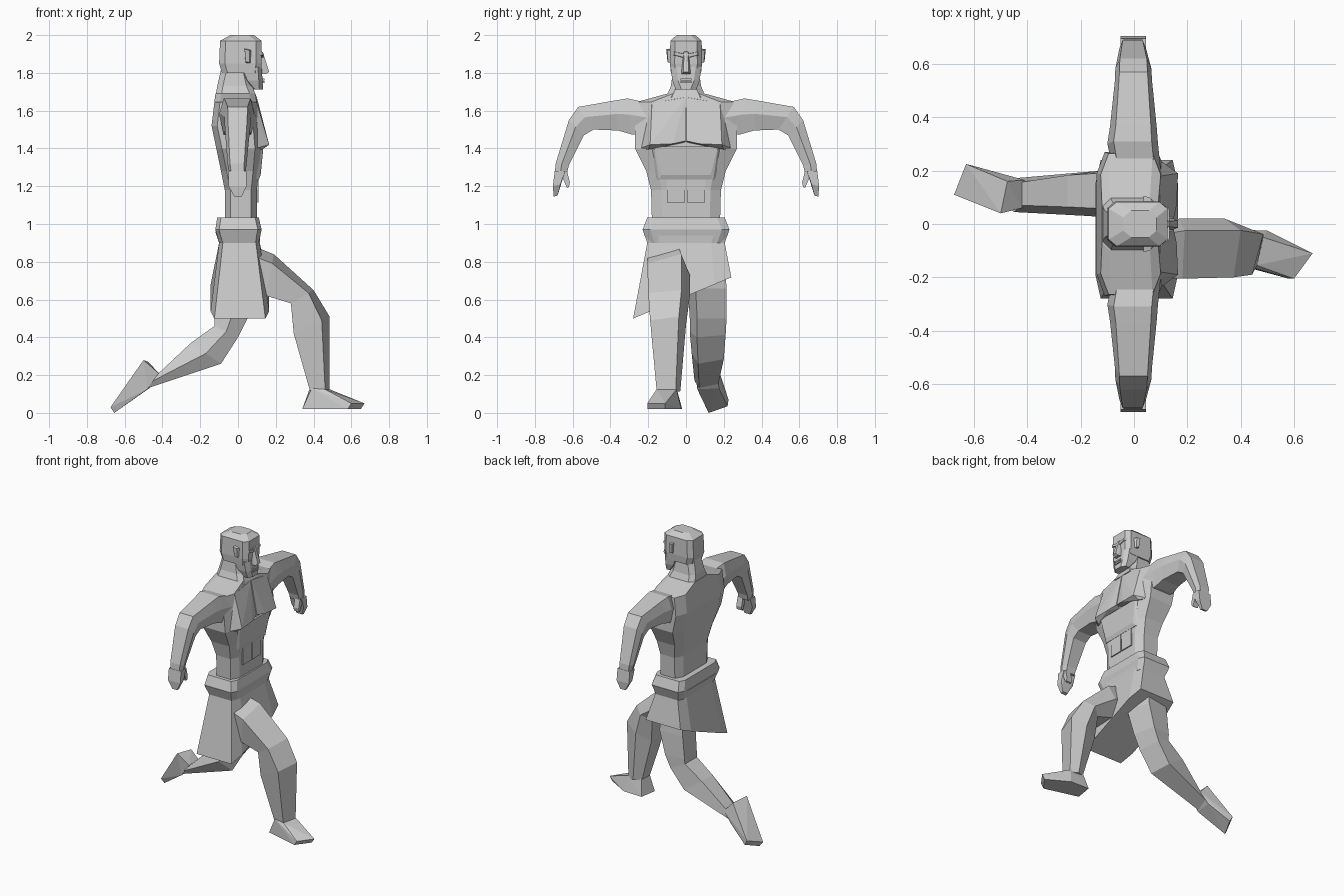
import bpy, bmesh
from mathutils import Vector


def finish(name, bm, mirror=False):
    bmesh.ops.recalc_face_normals(bm, faces=bm.faces)
    me = bpy.data.meshes.new(name)
    bm.to_mesh(me)
    bm.free()
    ob = bpy.data.objects.new(name, me)
    bpy.context.collection.objects.link(ob)
    if mirror:
        m = ob.modifiers.new("mirror", 'MIRROR')
        m.use_axis = (False, True, False)
        m.use_mirror_merge = False
    return ob


def loft(name, rings, mirror=False):
    """Skin a list of equal point rings, with both ends capped."""
    bm = bmesh.new()
    vs = [[bm.verts.new(p) for p in r] for r in rings]
    n = len(vs[0])
    for a, b in zip(vs, vs[1:]):
        for i in range(n):
            j = (i + 1) % n
            bm.faces.new((a[i], a[j], b[j], b[i]))
    bm.faces.new(vs[0])
    bm.faces.new(vs[-1])
    return finish(name, bm, mirror)


def hull(name, pts, mirror=False):
    bm = bmesh.new()
    for p in pts:
        bm.verts.new(p)
    r = bmesh.ops.convex_hull(bm, input=bm.verts)
    junk = {g for g in r["geom_interior"] + r["geom_unused"] if isinstance(g, bmesh.types.BMVert)}
    bmesh.ops.delete(bm, geom=list(junk), context='VERTS')
    return finish(name, bm, mirror)


def box(name, x, y, z, mirror=False):
    return hull(name, [(a, b, c) for a in x for b in y for c in z], mirror)


def octagon(x0, x1, w, z, cx=0.04, cy=0.06):
    """Chamfered rectangle, symmetric in y."""
    half = [(x1, w - cy), (x1 - cx, w), (x0 + cx, w), (x0, w - cy)]
    return [(x, y, z) for x, y in half] + [(x, -y, z) for x, y in reversed(half)]


# torso
loft("torso", [octagon(a, b, w, z, 0.03, w * 0.3) for z, a, b, w in [
    (1.00, -0.07, 0.10, 0.18), (1.18, -0.07, 0.10, 0.185), (1.28, -0.09, 0.11, 0.21),
    (1.40, -0.115, 0.12, 0.27), (1.52, -0.14, 0.11, 0.27), (1.645, -0.125, 0.10, 0.265),
    (1.69, -0.12, 0.09, 0.10)]])
loft("neck", [octagon(a, b, w, z, 0.03, 0.03) for z, a, b, w in [
    (1.67, -0.12, 0.10, 0.105), (1.73, -0.11, 0.075, 0.08), (1.84, -0.085, 0.05, 0.065)]])

# chest, rib and stomach muscles
hull("chest_muscle", [(0.03, 0.003, 1.68), (0.10, 0.003, 1.67), (0.145, 0.003, 1.44),
                      (0.10, 0.003, 1.43), (0.10, 0.18, 1.64), (0.165, 0.19, 1.42),
                      (0.16, 0.07, 1.425), (0.13, 0.20, 1.395), (0.05, 0.22, 1.64),
                      (0.05, 0.255, 1.40), (0.09, 0.245, 1.40)], True)
hull("rib_front", [(x, s * y, z) for s in (-1, 1) for x, y, z in [
    (0.05, 0.24, 1.40), (0.135, 0.17, 1.41), (0.12, 0.13, 1.26),
    (0.11, 0.145, 1.235), (0.05, 0.19, 1.25)]])
box("stomach_muscle", (0.06, 0.108), (0.004, 0.10), (1.115, 1.24), True)

# belt and slanted skirt
loft("belt", [octagon(a, b, w, z, 0.02, 0.04) for z, a, b, w in [
    (1.035, -0.11, 0.11, 0.205), (0.97, -0.12, 0.125, 0.23), (0.90, -0.10, 0.11, 0.205)]])


def skirt_hem():
    return [(x, y - 0.02, 0.617 + 0.42 * (y - 0.02)) for x, y, z in octagon(-0.145, 0.165, 0.26, 0, 0.02, 0.09)]


loft("skirt", [octagon(-0.12, 0.12, 0.225, 0.96, 0.02, 0.07),
               octagon(-0.10, 0.115, 0.205, 0.90, 0.02, 0.07), skirt_hem()])


# legs: front point, back point (x, z), outer and inner y
def leg_ring(fx, fz, bx, bz, yo, yi):
    F, B = Vector((fx, 0, fz)), Vector((bx, 0, bz))
    def at(t, s):
        p = F.lerp(B, t)
        return (p.x, yo + (yi - yo) * s, p.z)
    return [at(0, 0.8), at(0.22, 0), at(1, 0.1), at(1, 0.8), at(0.5, 1)]


loft("front_leg", [leg_ring(*r) for r in [
    (0.04, 0.90, -0.02, 0.68, -0.20, -0.01), (0.19, 0.84, 0.15, 0.62, -0.205, 0.02),
    (0.40, 0.65, 0.28, 0.58, -0.20, 0.02), (0.485, 0.51, 0.295, 0.42, -0.19, 0.00),
    (0.485, 0.11, 0.38, 0.12, -0.155, -0.03)]])
loft("rear_leg", [leg_ring(*r) for r in [
    (0.10, 0.88, -0.09, 0.86, 0.20, 0.01), (0.10, 0.66, -0.11, 0.65, 0.215, 0.01),
    (0.05, 0.50, -0.125, 0.50, 0.215, 0.02), (0.00, 0.40, -0.125, 0.46, 0.21, 0.02),
    (-0.09, 0.26, -0.25, 0.37, 0.20, 0.03), (-0.48, 0.13, -0.42, 0.21, 0.17, 0.045)]])

# feet
hull("front_foot", [(0.38, -0.05, 0.13), (0.39, -0.15, 0.13), (0.485, -0.05, 0.125), (0.46, -0.155, 0.125),
                    (0.36, -0.02, 0.02), (0.34, -0.14, 0.02), (0.50, -0.025, 0.02),
                    (0.67, -0.11, 0.05), (0.60, -0.205, 0.05), (0.65, -0.11, 0.02), (0.58, -0.205, 0.02)])
hull("rear_foot", [(-0.42, 0.06, 0.21), (-0.41, 0.165, 0.20), (-0.48, 0.06, 0.125), (-0.47, 0.175, 0.13),
                   (-0.50, 0.04, 0.28), (-0.475, 0.16, 0.27), (-0.675, 0.11, 0.03), (-0.63, 0.225, 0.07),
                   (-0.655, 0.12, 0.00), (-0.61, 0.22, 0.035)])


# arms: outer point, inner point (y, z), back and front x
def arm_ring(oy, oz, iy, iz, x0, x1):
    O, I = Vector((0, oy, oz)), Vector((0, iy, iz))
    c, h = (x0 + x1) / 2, (x1 - x0) / 2
    def at(t, k):
        p = O.lerp(I, t)
        return (c + h * k, p.y, p.z)
    return [at(0, -0.75), at(0, 0.75), at(0.45, 1), at(1, 0.75), at(1, -0.75), at(0.45, -1)]


loft("arm", [arm_ring(*r) for r in [
    (0.20, 1.64, 0.21, 1.47, -0.08, 0.10), (0.31, 1.665, 0.29, 1.475, -0.10, 0.09),
    (0.37, 1.655, 0.36, 1.495, -0.09, 0.085), (0.57, 1.62, 0.49, 1.50, -0.072, 0.068),
    (0.62, 1.55, 0.54, 1.47, -0.07, 0.065), (0.69, 1.32, 0.62, 1.31, -0.055, 0.045),
    (0.695, 1.26, 0.63, 1.27, -0.045, 0.04)]], True)
hull("hand", [(x, y, z) for x in (-0.05, 0.045) for y, z in [
    (0.64, 1.28), (0.695, 1.28), (0.705, 1.20), (0.665, 1.21)]]
    + [(x, y, z) for x in (-0.02, 0.02) for y, z in [(0.70, 1.145), (0.68, 1.15)]], True)
hull("thumb", [(x, y, z) for x in (0.0, 0.04) for y, z in [
    (0.63, 1.28), (0.66, 1.26), (0.615, 1.22), (0.63, 1.19), (0.62, 1.195)]], True)

# head
loft("skull", [octagon(a, b, w, z, 0.03, 0.025) for z, a, b, w in [
    (2.0, -0.04, 0.085, 0.05), (1.97, -0.095, 0.125, 0.083),
    (1.85, -0.10, 0.125, 0.085), (1.80, -0.085, 0.12, 0.08)]])
loft("jaw", [octagon(a, b, w, z, 0.02, 0.03) for z, a, b, w in [
    (1.83, 0.00, 0.125, 0.082), (1.76, 0.03, 0.13, 0.072), (1.712, 0.07, 0.133, 0.055)]])
hull("nose", [(0.11, s * y, z) for s in (-1, 1) for y, z in [(0.015, 1.92), (0.028, 1.795)]]
     + [(x, s * y, z) for s in (-1, 1) for x, y, z in [
         (0.132, 0.01, 1.91), (0.165, 0.014, 1.805), (0.15, 0.02, 1.795)]])
hull("brow", [(0.09, 0.08, 1.92), (0.09, 0.08, 1.89), (0.132, 0.06, 1.91), (0.132, 0.06, 1.895),
              (0.134, 0.005, 1.90), (0.134, 0.005, 1.88), (0.10, 0.005, 1.90)], True)
for z in (1.752, 1.766):
    box("lip", (0.11, 0.139), (-0.028, 0.028), (z - 0.005, z + 0.005))
hull("ear", [(0.035, 0.075, 1.93), (0.075, 0.075, 1.92), (0.04, 0.075, 1.85), (0.07, 0.075, 1.85),
             (0.035, 0.105, 1.925), (0.06, 0.10, 1.92), (0.04, 0.098, 1.86), (0.06, 0.095, 1.855)], True)
